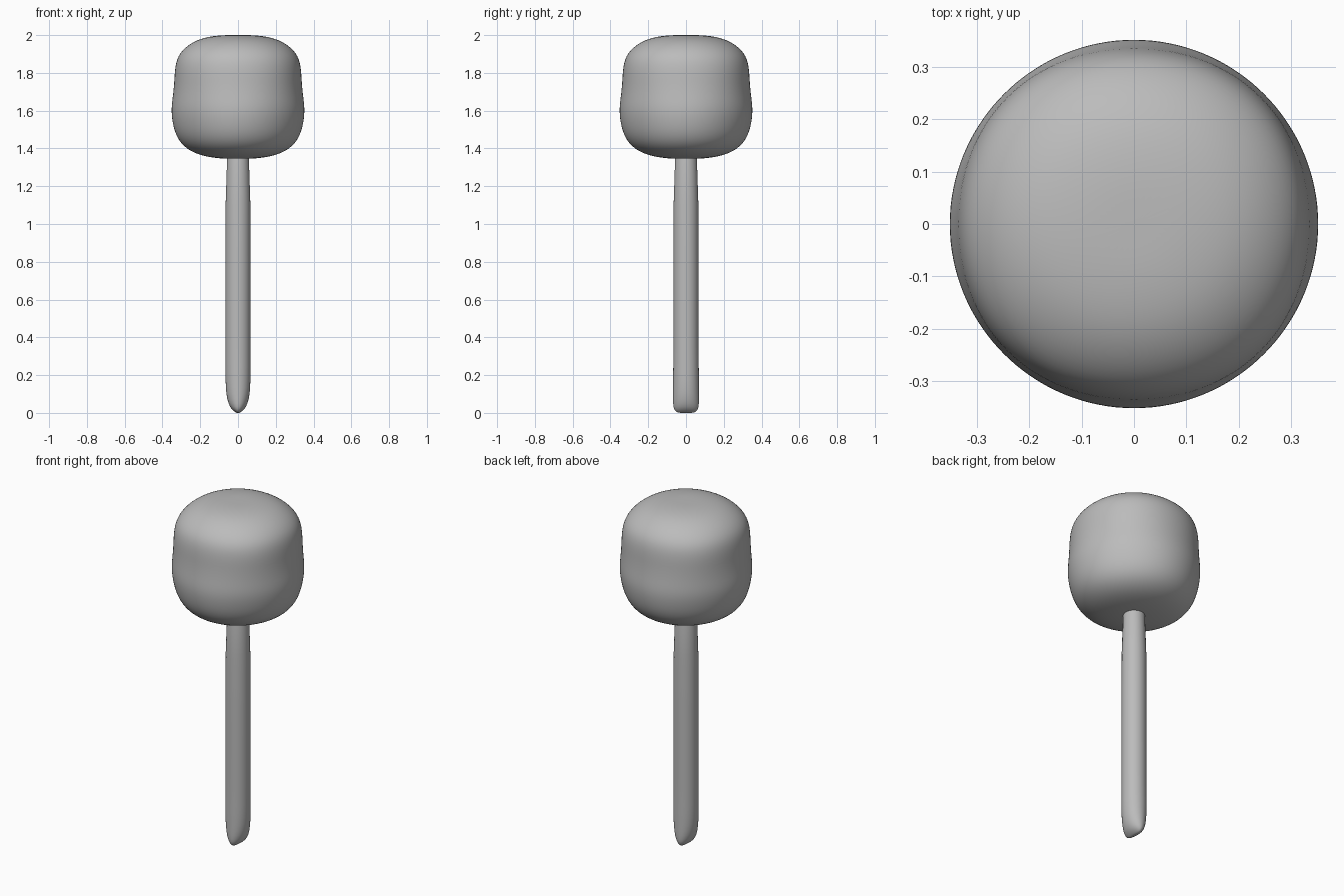
import bpy, bmesh
from math import sin, cos, pi, tau

cube = bpy.data.objects.get("Cube")
if cube:
    bpy.data.objects.remove(cube)

grey = bpy.data.materials.new("plain grey")
grey.use_nodes = True
colour = (0.5, 0.5, 0.5, 1)
grey.diffuse_color = colour
grey.node_tree.nodes["Principled BSDF"].inputs["Base Color"].default_value = colour


def loft(name, rings, sides, levels, diagonal_swell=None):
    """Closed, smoothed tube through rings of (z, x radius, y radius)."""
    bm = bmesh.new()
    loops = []
    for z, rx, ry in rings:
        loop = []
        for i in range(sides):
            a = tau * i / sides
            k = 1 + (diagonal_swell(z, a) if diagonal_swell else 0)
            loop.append(bm.verts.new((rx * k * cos(a), ry * k * sin(a), z)))
        loops.append(loop)
    for low, high in zip(loops, loops[1:]):
        for i in range(sides):
            j = (i + 1) % sides
            bm.faces.new((low[i], low[j], high[j], high[i]))
    # Fans close both ends
    for loop, flip in ((loops[0], True), (loops[-1], False)):
        tip = bm.verts.new((0, 0, loop[0].co.z))
        for i in range(sides):
            tri = (loop[i], loop[(i + 1) % sides], tip)
            bm.faces.new(tri[::-1] if flip else tri)
    mesh = bpy.data.meshes.new(name)
    bm.to_mesh(mesh)
    bm.free()
    obj = bpy.data.objects.new(name, mesh)
    bpy.context.collection.objects.link(obj)
    mesh.materials.append(grey)
    mesh.shade_smooth()
    mod = obj.modifiers.new("smooth", "SUBSURF")
    mod.levels = mod.render_levels = levels
    return obj


# Soft head: squashed drum with a faint waist
def swell(z, a):
    diagonal = (1 - cos(4 * a)) / 2
    height = (z - 1.35) / 0.65
    return 0.05 * diagonal * sin(pi * height) * (height - 0.42) * 2


profile = [(1.345, 0.06), (1.35, 0.13), (1.368, 0.22), (1.41, 0.292),
           (1.47, 0.332), (1.54, 0.35), (1.61, 0.356), (1.68, 0.346),
           (1.75, 0.339), (1.82, 0.336), (1.89, 0.322), (1.945, 0.272),
           (1.983, 0.2), (1.997, 0.12), (2.0, 0.06)]
loft("soft_head", [(z, r, r) for z, r in profile], 32, 2, swell)

# Stick: round rod whittled to a blunt chisel tip
stick = [(0.005, 0.008, 0.045), (0.012, 0.026, 0.06), (0.03, 0.043, 0.068),
         (0.07, 0.058, 0.07), (0.13, 0.066, 0.069), (0.22, 0.067, 0.069),
         (0.27, 0.067, 0.067), (0.8, 0.067, 0.067), (1.45, 0.067, 0.067)]
tip_bottom = stick[0][0]
stick = [(z - tip_bottom if z < 0.01 else z, x, y) for z, x, y in stick]
loft("stick", stick, 24, 1)
